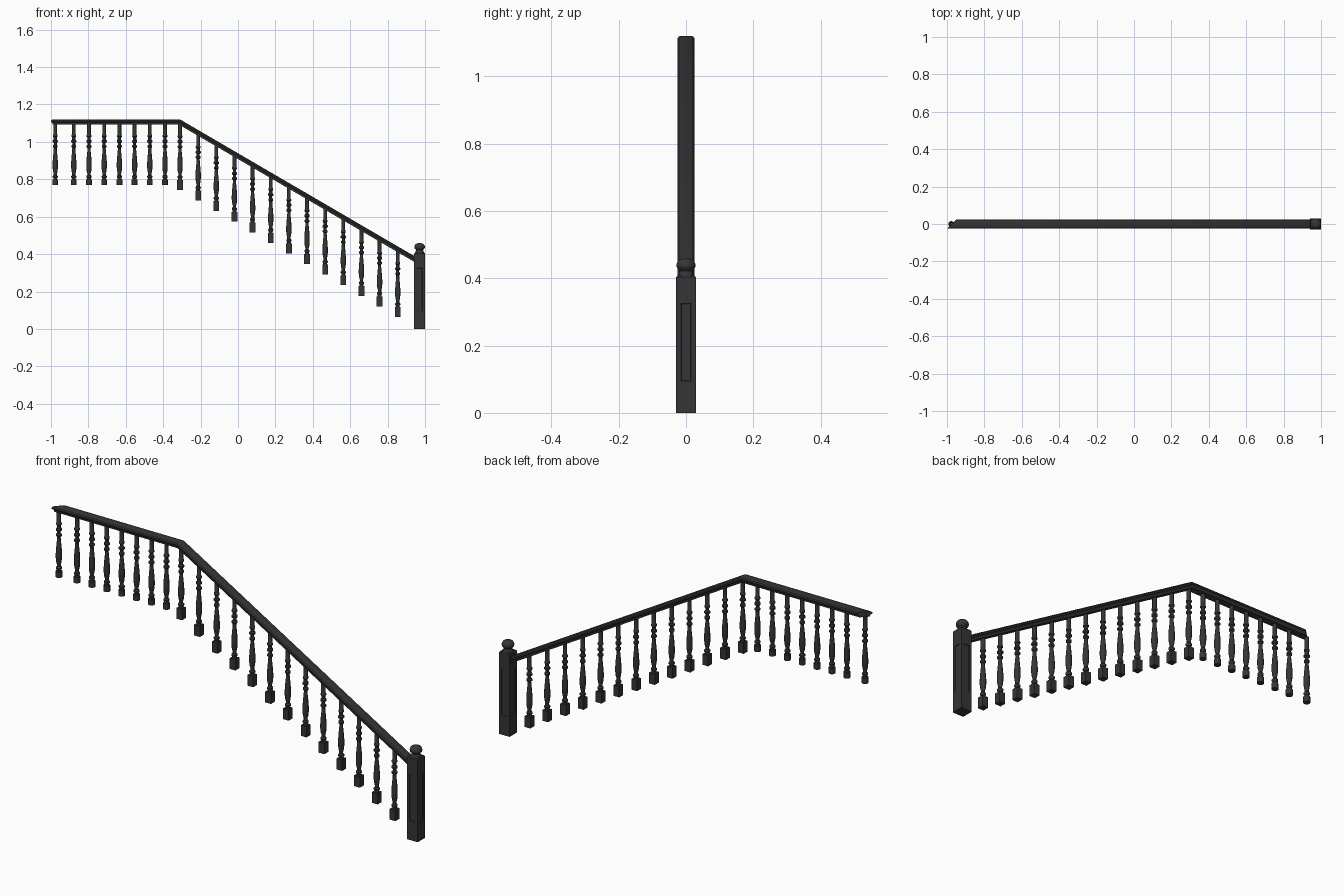
import bpy, bmesh, math

cube = bpy.data.objects.get("Cube")
if cube:
    bpy.data.objects.remove(cube, do_unlink=True)

paint = bpy.data.materials.new("charcoal paint")
paint.use_nodes = True
COLOR = (0.036, 0.036, 0.037, 1)
paint.diffuse_color = COLOR
paint.node_tree.nodes["Principled BSDF"].inputs["Base Color"].default_value = COLOR


def finish(bm, name, smooth=True):
    bmesh.ops.recalc_face_normals(bm, faces=bm.faces)
    mesh = bpy.data.meshes.new(name)
    bm.to_mesh(mesh)
    bm.free()
    mesh.materials.append(paint)
    obj = bpy.data.objects.new(name, mesh)
    bpy.context.collection.objects.link(obj)
    if smooth:
        bpy.ops.object.select_all(action='DESELECT')
        obj.select_set(True)
        bpy.context.view_layer.objects.active = obj
        bpy.ops.object.shade_smooth_by_angle(angle=math.radians(35))
    return obj


def loft(bm, rings):
    """Skin closed rings of points and cap both ends."""
    loops = [[bm.verts.new(p) for p in ring] for ring in rings]
    n = len(loops[0])
    for a, b in zip(loops, loops[1:]):
        for i in range(n):
            j = (i + 1) % n
            bm.faces.new((a[i], a[j], b[j], b[i]))
    bm.faces.new(loops[0][::-1])
    bm.faces.new(loops[-1])


def lathe(bm, profile, x, z, sides=16):
    loft(bm, [[(x + r * math.cos(2 * math.pi * i / sides),
                r * math.sin(2 * math.pi * i / sides), z + h)
               for i in range(sides)] for r, h in profile])


def box(bm, x, z0, z1, half):
    loft(bm, [[(x + sx * half, sy * half, z)
               for sx, sy in ((-1, -1), (1, -1), (1, 1), (-1, 1))] for z in (z0, z1)])


# Handrail: moulded section swept along the landing and down the flight
TOP, BEND, SLOPE = 1.12, -0.31, 0.583
angle = math.atan(SLOPE)
half = [(0.014, 0), (0.021, 0.002), (0.025, 0.007), (0.025, 0.013),
        (0.019, 0.017), (0.017, 0.022), (0.017, 0.027)]
section = half + [(-y, d) for y, d in reversed(half)]
END = 0.945
bm = bmesh.new()
loft(bm, [
    [(-0.975 + y, y, TOP - d) for y, d in section],
    [(BEND - d * math.tan(angle / 2), y, TOP - d) for y, d in section],
    [(END, y, TOP - SLOPE * (END - BEND) - d / math.cos(angle)) for y, d in section]])
finish(bm, "handrail")

# Turned shaft of a baluster, heights above the foot of a flight baluster
turning = [(0.011, 0.052), (0.010, 0.060), (0.014, 0.066), (0.014, 0.072),
           (0.009, 0.078), (0.009, 0.086), (0.012, 0.098), (0.0145, 0.120),
           (0.0145, 0.140), (0.012, 0.175), (0.009, 0.205), (0.008, 0.222),
           (0.013, 0.227), (0.013, 0.235), (0.008, 0.240), (0.008, 0.249),
           (0.014, 0.254), (0.014, 0.262), (0.009, 0.267), (0.009, 0.278),
           (0.013, 0.283), (0.013, 0.289), (0.010, 0.295), (0.010, 0.352)]

# Landing balusters with round feet
for x in [-0.977] + [-0.878 + 0.0813 * i for i in range(7)]:
    bm = bmesh.new()
    lathe(bm, [(0.0155, 0), (0.0155, 0.028)], x, 0.77)
    lathe(bm, turning, x, 0.745)
    finish(bm, "landing_baluster")

# Flight balusters with square feet
for i in range(13):
    x, z = BEND + 0.097 * i, 0.743 - 0.0566 * i
    bm = bmesh.new()
    box(bm, x, z, z + 0.053, 0.0155)
    lathe(bm, turning, x, z)
    finish(bm, "flight_baluster")

# Newel post with a recessed panel on each side
POST, HALF = 0.971, 0.029
bm = bmesh.new()
rows = [-HALF, -0.015, 0.015, HALF]
levels = [0, 0.095, 0.325, 0.398]
panels = []
for turn in range(4):
    c, s = round(math.cos(turn * math.pi / 2)), round(math.sin(turn * math.pi / 2))
    grid = [[bm.verts.new((POST + c * u + s * HALF, s * u - c * HALF, z))
             for u in rows] for z in levels]
    for k in range(3):
        for i in range(3):
            f = bm.faces.new((grid[k][i], grid[k][i + 1], grid[k + 1][i + 1], grid[k + 1][i]))
            if k == 1 and i == 1:
                panels.append(f)
bmesh.ops.remove_doubles(bm, verts=bm.verts, dist=0.0001)
bmesh.ops.holes_fill(bm, edges=[e for e in bm.edges if e.is_boundary], sides=0)
bmesh.ops.recalc_face_normals(bm, faces=bm.faces)
bmesh.ops.inset_individual(bm, faces=panels, thickness=0.002, depth=-0.003)
finish(bm, "newel_post", smooth=False)

# Bevelled cap on the post
bm = bmesh.new()
loft(bm, [[(POST + sx * h, sy * h, z)
           for sx, sy in ((-1, -1), (1, -1), (1, 1), (-1, 1))]
          for h, z in ((HALF, 0.398), (HALF, 0.403), (0.025, 0.408))])
finish(bm, "newel_cap", smooth=False)

# Turned finial
bm = bmesh.new()
lathe(bm, [(0.025, 0.406), (0.021, 0.414), (0.019, 0.422), (0.022, 0.426),
           (0.027, 0.431), (0.0285, 0.438), (0.027, 0.446), (0.021, 0.454),
           (0.012, 0.458), (0.004, 0.459)], POST, 0, 24)
finish(bm, "newel_finial")
